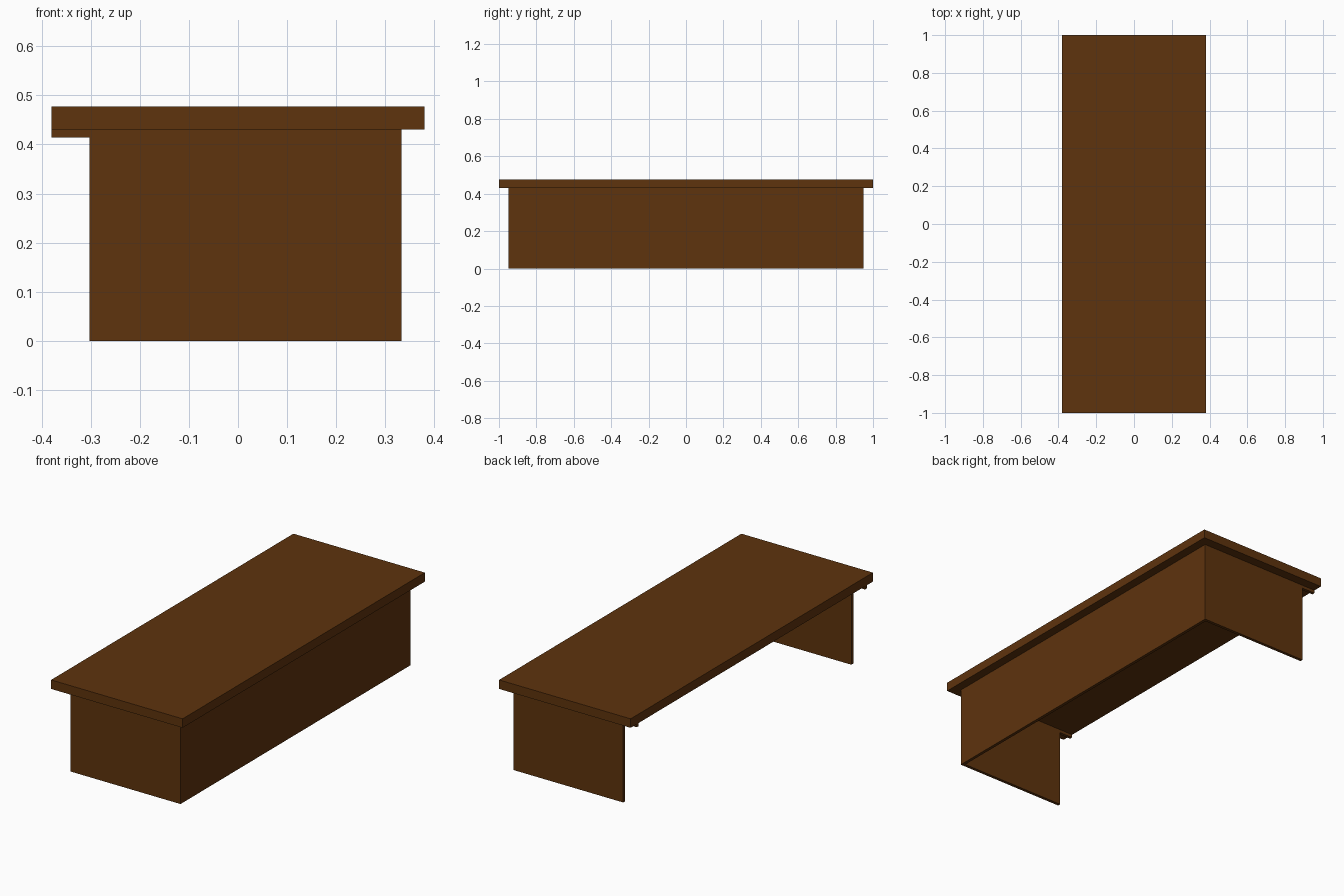
import bpy
import bmesh

cube = bpy.data.objects.get("Cube")
if cube:
    bpy.data.objects.remove(cube, do_unlink=True)

# Dark brown wood
wood = bpy.data.materials.new("dark_brown_wood")
wood.use_nodes = True
colour = (0.112, 0.033, 0.004, 1.0)
wood.diffuse_color = colour
bsdf = next(n for n in wood.node_tree.nodes if n.type == 'BSDF_PRINCIPLED')
bsdf.inputs["Base Color"].default_value = colour


def prism(name, outline, z0, z1):
    """Extrude a flat xy outline from z0 up to z1."""
    bm = bmesh.new()
    face = bm.faces.new([bm.verts.new((x, y, z0)) for x, y in outline])
    extruded = bmesh.ops.extrude_face_region(bm, geom=[face])["geom"]
    verts = [g for g in extruded if isinstance(g, bmesh.types.BMVert)]
    bmesh.ops.translate(bm, verts=verts, vec=(0, 0, z1 - z0))
    bmesh.ops.recalc_face_normals(bm, faces=bm.faces)
    mesh = bpy.data.meshes.new(name)
    bm.to_mesh(mesh)
    bm.free()
    mesh.materials.append(wood)
    obj = bpy.data.objects.new(name, mesh)
    bpy.context.collection.objects.link(obj)
    return obj


def rect(x0, x1, y0, y1):
    return [(x0, y0), (x1, y0), (x1, y1), (x0, y1)]


HALF_W, HALF_L = 0.38, 1.0        # table top half sizes
BACK, FRONT, END = 0.333, -0.302, 0.95   # panel positions
T = 0.016                         # panel thickness
Z_TOP, Z_UNDER = 0.477, 0.43

# Table top
prism("table_top", rect(-HALF_W, HALF_W, -HALF_L, HALF_L), Z_UNDER, Z_TOP)

# Two end panels joined by one long panel, open on the other long side
prism("side_panels", [
    (FRONT, -END), (BACK, -END), (BACK, END), (FRONT, END),
    (FRONT, END - T), (BACK - T, END - T),
    (BACK - T, -END + T), (FRONT, -END + T)], 0.0, Z_UNDER)

# Small support tabs under the overhang of the open side
for name, y0 in (("front_support_tab", -END), ("back_support_tab", END - T)):
    prism(name, rect(-HALF_W, FRONT, y0, y0 + T), 0.414, Z_UNDER)
